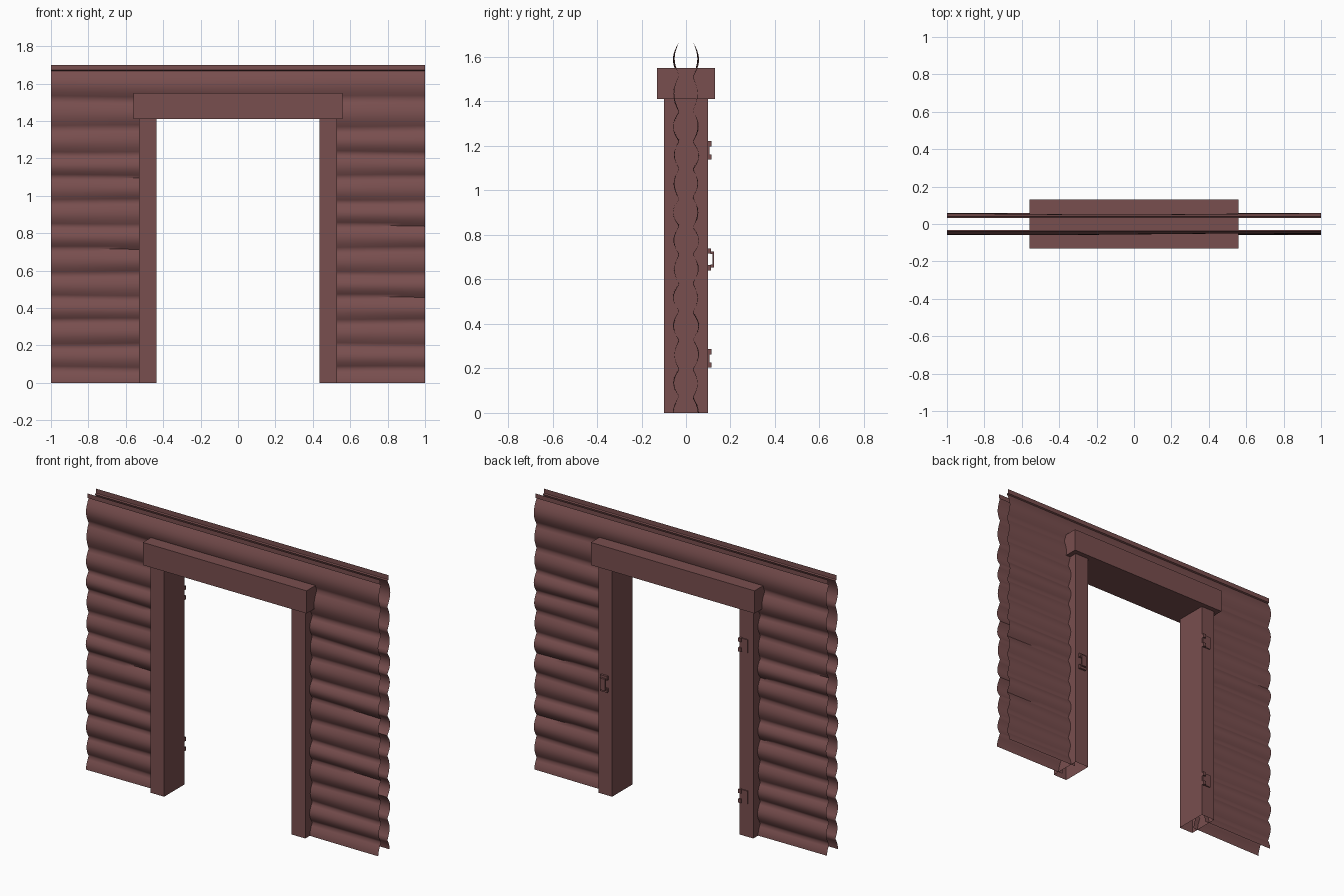
import bpy, bmesh, math

if "Cube" in bpy.data.objects:
    bpy.data.objects.remove(bpy.data.objects["Cube"])

wood = bpy.data.materials.new("dark_red_wood")
wood.diffuse_color = (0.19, 0.077, 0.077, 1)
wood.use_nodes = True
wood.node_tree.nodes["Principled BSDF"].inputs["Base Color"].default_value = wood.diffuse_color


def finish(name, bm, smooth=False):
    me = bpy.data.meshes.new(name)
    bm.to_mesh(me)
    bm.free()
    me.materials.append(wood)
    ob = bpy.data.objects.new(name, me)
    bpy.context.collection.objects.link(ob)
    if smooth:
        bpy.ops.object.select_all(action='DESELECT')
        ob.select_set(True)
        bpy.context.view_layer.objects.active = ob
        bpy.ops.object.shade_smooth_by_angle(angle=math.radians(65))
    return ob


def add_box(bm, x0, x1, y0, y1, z0, z1):
    vs = bmesh.ops.create_cube(bm, size=1)["verts"]
    for v in vs:
        v.co.x = x0 if v.co.x < 0 else x1
        v.co.y = y0 if v.co.y < 0 else y1
        v.co.z = z0 if v.co.z < 0 else z1


def box(name, *dims, open_bottom=False):
    bm = bmesh.new()
    add_box(bm, *dims)
    if open_bottom:
        low = [f for f in bm.faces if f.calc_center_median().z < 0.001]
        bmesh.ops.delete(bm, geom=low, context='FACES_ONLY')
    return finish(name, bm)


# Log siding: open sheet of stacked half logs with a doorway left out
GROOVES = [0.07 + 0.128 * k for k in range(10)] + [1.355, 1.512, 1.668]
STEPS, COLS = 8, 16


def column(x, side):
    # half log at the foot, full logs, then the flat lip on top
    g = [z + 0.006 * math.sin(3.1 * x + 2.3 * k + side) for k, z in enumerate(GROOVES)]
    g[-1] = GROOVES[-1]
    spans = [(0, g[0], 0.5)] + [(a, b, 0) for a, b in zip(g, g[1:])]
    pts = []
    for k, (a, b, start) in enumerate(spans):
        n = STEPS // 2 if start else STEPS
        r = 0.024 + 0.004 * math.sin(2.6 * x + 1.9 * k + side)
        for i in range(n):
            t = i / n
            pts.append((a + (b - a) * t,
                        0.031 + r * math.sin(math.pi * (start + (1 - start) * t))))
    return pts + [(g[-1], 0.031), (1.672, 0.04), (1.7, 0.04)]


def siding(name, side):
    bm = bmesh.new()
    grid = []
    for i in range(COLS + 1):
        x = -1 + 2 * i / COLS
        grid.append([bm.verts.new((x, side * d, z)) for z, d in column(x, side)])
    for i in range(COLS):
        xm = -1 + (2 * i + 1) / COLS
        for k in range(len(grid[0]) - 1):
            if abs(xm) < 0.5 and grid[i][k].co.z < 1.45:
                continue
            q = [grid[i][k], grid[i + 1][k], grid[i + 1][k + 1], grid[i][k + 1]]
            bm.faces.new(q if side < 0 else q[::-1])
    loose = [v for v in bm.verts if not v.link_faces]
    bmesh.ops.delete(bm, geom=loose, context='VERTS')
    return finish(name, bm, True)


siding("front_log_siding", -1)
siding("back_log_siding", 1)

# Door frame: hollow posts open at the floor, and the lintel
box("left_post", -0.53, -0.435, -0.1, 0.1, 0, 1.41, open_bottom=True)
box("right_post", 0.435, 0.53, -0.1, 0.1, 0, 1.41, open_bottom=True)
box("lintel", -0.56, 0.56, -0.13, 0.13, 1.41, 1.55)

# Hinges on the back of the left post: plate and two knuckles
for label, z in (("lower", 0.245), ("upper", 1.18)):
    bm = bmesh.new()
    add_box(bm, -0.495, -0.44, 0.098, 0.106, z - 0.04, z + 0.04)
    for s in (-1, 1):
        add_box(bm, -0.455, -0.437, 0.1, 0.115, z + s * 0.03 - 0.012, z + s * 0.03 + 0.012)
    finish(label + "_hinge", bm)

# Latch on the back of the right post: two feet and a bridging bar
bm = bmesh.new()
for s in (-1, 1):
    add_box(bm, 0.46, 0.51, 0.098, 0.113, 0.69 + s * 0.038 - 0.012, 0.69 + s * 0.038 + 0.012)
    add_box(bm, 0.468, 0.502, 0.11, 0.125, 0.69 + s * 0.03 - 0.006, 0.69 + s * 0.03 + 0.006)
add_box(bm, 0.468, 0.502, 0.118, 0.125, 0.66, 0.72)
finish("door_latch", bm)
